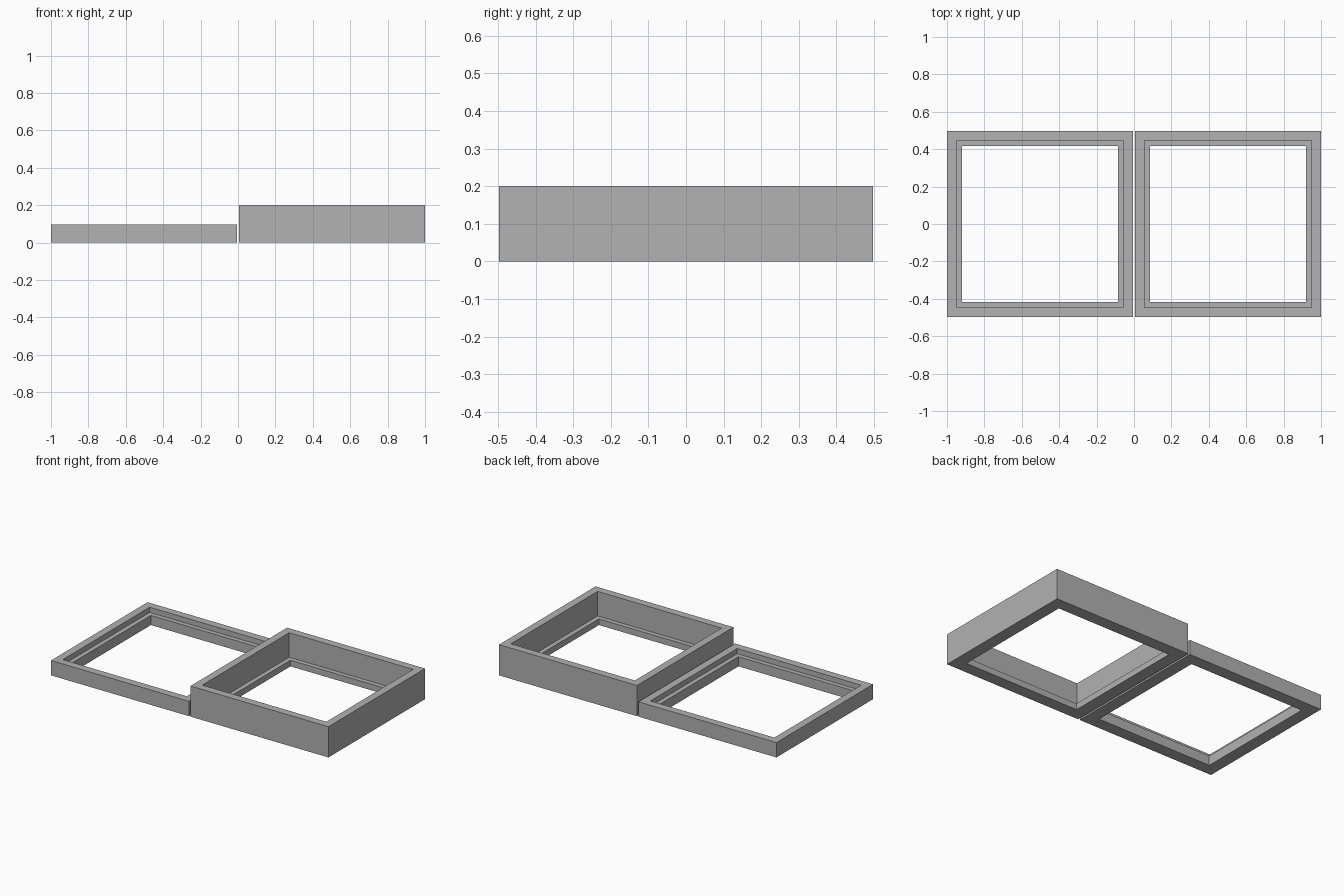
import bpy
import bmesh

cube = bpy.data.objects.get("Cube")
if cube:
    bpy.data.objects.remove(cube, do_unlink=True)

# Plain grey material
grey = bpy.data.materials.new("plain_grey")
grey.use_nodes = True
colour = (0.445, 0.445, 0.445, 1)
grey.diffuse_color = colour
grey.node_tree.nodes["Principled BSDF"].inputs["Base Color"].default_value = colour

SIZE = 0.994     # outer side of each square frame
WALL = 0.05      # thickness of the upper wall
LIP = 0.08       # thickness of the frame at the ledge


def stepped_frame(name, centre_x, height, ledge_height):
    """Square frame swept from a stepped wall section (inset, z)."""
    section = [(0, 0), (0, height), (WALL, height),
               (WALL, ledge_height), (LIP, ledge_height), (LIP, 0)]
    bm = bmesh.new()
    rings = []
    for inset, z in section:
        r = SIZE / 2 - inset
        rings.append([bm.verts.new((sx * r, sy * r, z))
                      for sx, sy in ((-1, -1), (1, -1), (1, 1), (-1, 1))])
    for i, ring in enumerate(rings):
        following = rings[(i + 1) % len(rings)]
        for k in range(4):
            n = (k + 1) % 4
            bm.faces.new((ring[k], ring[n], following[n], following[k]))
    bmesh.ops.recalc_face_normals(bm, faces=bm.faces)
    mesh = bpy.data.meshes.new(name)
    bm.to_mesh(mesh)
    bm.free()
    mesh.materials.append(grey)
    obj = bpy.data.objects.new(name, mesh)
    obj.location.x = centre_x
    bpy.context.collection.objects.link(obj)
    return obj


# Shallow frame on one side, deep frame on the other, a thin gap between
offset = 1 - SIZE / 2
stepped_frame("shallow_frame", -offset, 0.097, 0.063)
stepped_frame("deep_frame", offset, 0.2, 0.04)
